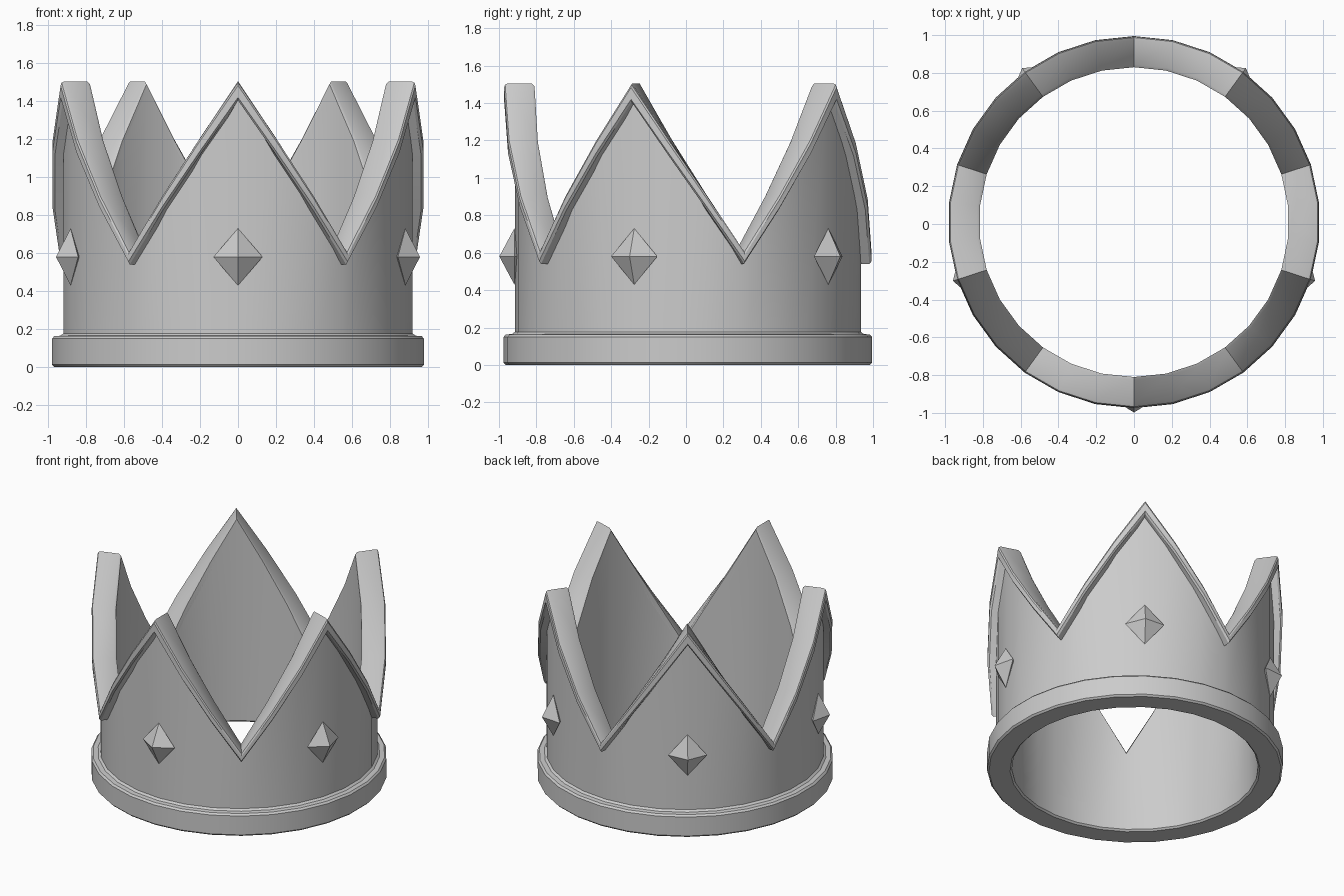
import bpy, bmesh
from math import sin, cos, radians

if "Cube" in bpy.data.objects:
    bpy.data.objects.remove(bpy.data.objects["Cube"])

SEG, CY = 30, 0.01          # facets round the crown, centre in y
STEP = 360 / SEG


def ang(i):
    return radians(-90 + i * STEP)


def finish(name, bm, smooth=True):
    bmesh.ops.recalc_face_normals(bm, faces=bm.faces)
    me = bpy.data.meshes.new(name)
    bm.to_mesh(me)
    bm.free()
    ob = bpy.data.objects.new(name, me)
    bpy.context.collection.objects.link(ob)
    if smooth:
        bpy.ops.object.select_all(action='DESELECT')
        ob.select_set(True)
        bpy.context.view_layer.objects.active = ob
        bpy.ops.object.shade_smooth_by_angle(angle=radians(30))
    return ob


def ring(name, profile):
    """Sweep a closed (radius, z) section, which may vary by column, around z."""
    bm = bmesh.new()
    cols = [[bm.verts.new((r * cos(ang(i)), r * sin(ang(i)) + CY, z))
             for r, z in profile(i)] for i in range(SEG)]
    for i in range(SEG):
        a, b = cols[i], cols[(i + 1) % SEG]
        n = len(a)
        for k in range(n):
            bm.faces.new((a[k], b[k], b[(k + 1) % n], a[(k + 1) % n]))
    return finish(name, bm)


def edge(i):
    """Top and lower height of the zigzag trim: five points, valleys between."""
    t = abs((i + 3) % 6 - 3) / 3
    return 1.505 - 0.895 * t, 1.405 - 0.865 * t


def band_section(i):
    top, low = edge(i)
    z = (top + low) / 2
    return [(0.82, 0.05), (0.925, 0.05), (0.925, z), (0.82, z)]


def trim_section(i):
    top, low = edge(i)
    return [(0.82, low), (0.97, low), (0.983, low + 0.015), (0.983, top - 0.022),
            (0.977, top - 0.006), (0.962, top), (0.835, top), (0.82, top - 0.015)]


def base_section(i):
    return [(0.82, 0.012), (0.832, 0), (0.973, 0), (0.985, 0.012), (0.985, 0.15),
            (0.973, 0.163), (0.94, 0.165), (0.924, 0.178), (0.82, 0.178)]


ring("crown_band", band_section)
ring("zigzag_trim", trim_section)
ring("base_ring", base_section)

# Diamond studs under each point
for s in range(5):
    a = ang(s * 6)
    out, side = (cos(a), sin(a)), (-sin(a), cos(a))
    bm = bmesh.new()

    def pt(r, w, z):
        return bm.verts.new((out[0] * r + side[0] * w, out[1] * r + side[1] * w + CY, z))
    rim = [pt(0.928, 0.13, 0.58), pt(0.928, 0, 0.73), pt(0.928, -0.13, 0.58), pt(0.928, 0, 0.43)]
    for tip in (pt(1.008, 0, 0.58), pt(0.85, 0, 0.58)):
        for k in range(4):
            bm.faces.new((rim[k], rim[(k + 1) % 4], tip))
    finish(f"diamond_stud_{s + 1}", bm, smooth=False)
